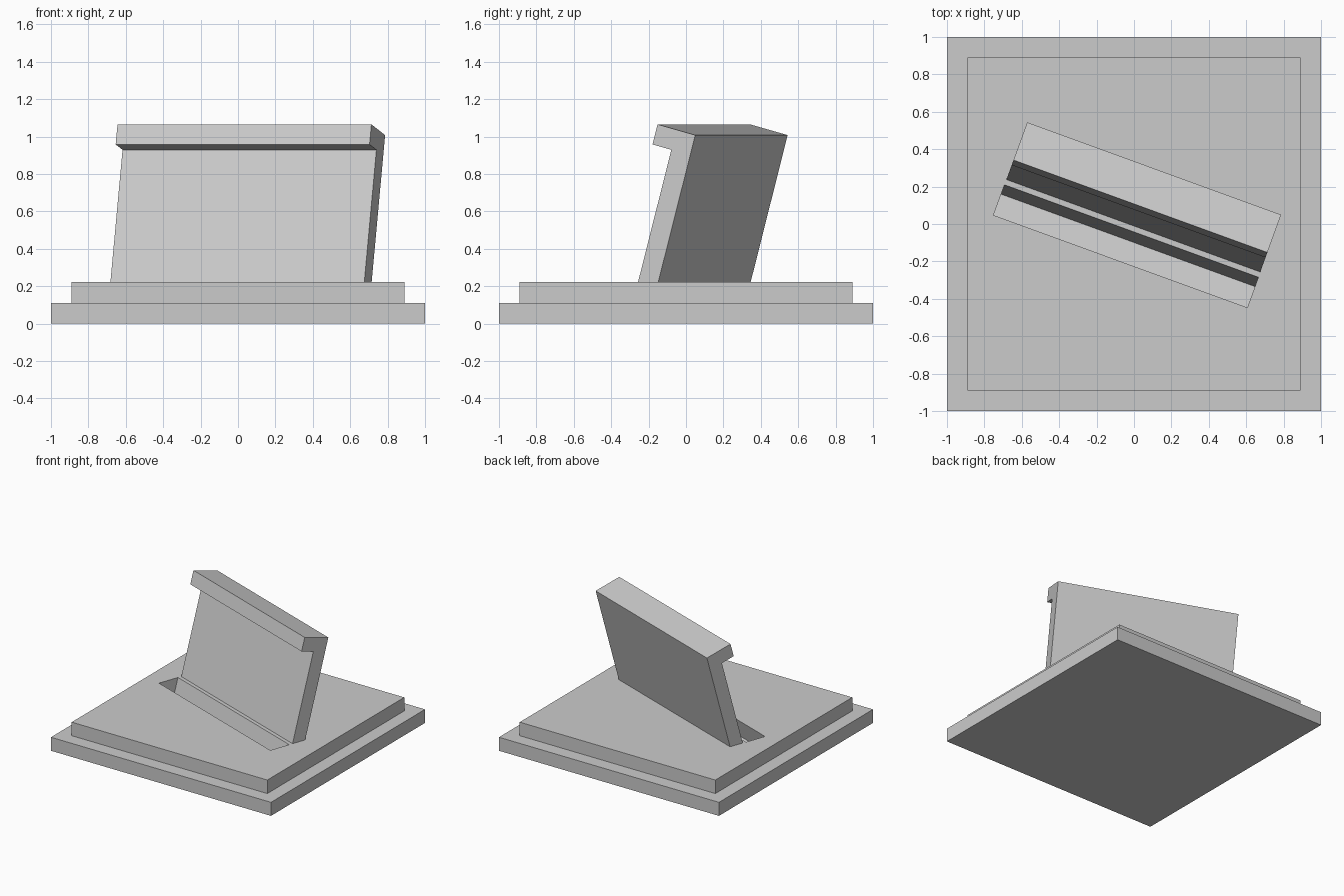
import bpy, bmesh
from math import radians, sin, cos

if "Cube" in bpy.data.objects:
    bpy.data.objects.remove(bpy.data.objects["Cube"], do_unlink=True)

UNIT = 1 / 9            # thickness shared by every slab
TOP = 2 * UNIT          # upper surface of the base
HALF = 6.5 * UNIT       # half length of the panel and slot
LEAN, TURN = radians(15), radians(-20)

grey = bpy.data.materials.new("plain grey")
grey.use_nodes = True
grey.diffuse_color = (0.6, 0.6, 0.6, 1)
grey.node_tree.nodes["Principled BSDF"].inputs["Base Color"].default_value = (0.6, 0.6, 0.6, 1)


def finish(name, bm):
    bmesh.ops.recalc_face_normals(bm, faces=bm.faces)
    mesh = bpy.data.meshes.new(name)
    bm.to_mesh(mesh)
    bm.free()
    mesh.materials.append(grey)
    obj = bpy.data.objects.new(name, mesh)
    bpy.context.collection.objects.link(obj)
    return obj


def leaning_prism(name, front, section):
    """Extrude a (back, up) section sideways, leaned back from a front line on the base top."""
    bm = bmesh.new()
    ends = []
    for x in (-HALF, HALF):
        ends.append([bm.verts.new((x, front + b * cos(LEAN) + a * sin(LEAN),
                                   TOP - b * sin(LEAN) + a * cos(LEAN))) for b, a in section])
    bm.faces.new(ends[0])
    bm.faces.new(ends[1])
    for i in range(len(section)):
        j = (i + 1) % len(section)
        bm.faces.new((ends[0][i], ends[0][j], ends[1][j], ends[1][i]))
    obj = finish(name, bm)
    obj.rotation_euler.z = TURN
    return obj


# Two-tier square base
bm = bmesh.new()
rings = []
for r, z in ((1, 0), (1, UNIT), (8 * UNIT, UNIT), (8 * UNIT, TOP)):
    rings.append([bm.verts.new((x * r, y * r, z)) for x, y in ((-1, -1), (1, -1), (1, 1), (-1, 1))])
for low, high in zip(rings, rings[1:]):
    for i in range(4):
        j = (i + 1) % 4
        bm.faces.new((low[i], low[j], high[j], high[i]))
bm.faces.new(rings[0])
bm.faces.new(rings[-1])
base = finish("stepped_base", bm)

# Slanted slot cut into the base in front of the panel
width, depth = 1.5 * UNIT, 0.205
cutter = leaning_prism("slot_cutter", -0.04,
                       [(0, -depth), (0, 0.2), (-width, 0.2), (-width, -depth)])
cutter.hide_render = True
cut = base.modifiers.new("slot", "BOOLEAN")
cut.operation = "DIFFERENCE"
cut.solver = "EXACT"
cut.object = cutter
bpy.context.view_layer.update()
base.data = bpy.data.meshes.new_from_object(base.evaluated_get(bpy.context.evaluated_depsgraph_get()))
base.modifiers.clear()
bpy.data.objects.remove(cutter, do_unlink=True)

# Leaning back panel with a lip along its top edge
height = 0.843
leaning_prism("leaning_panel", -0.01,
              [(0, -0.06), (UNIT, -0.06), (UNIT, height), (-UNIT, height),
               (-UNIT, height - UNIT), (0, height - UNIT)])
